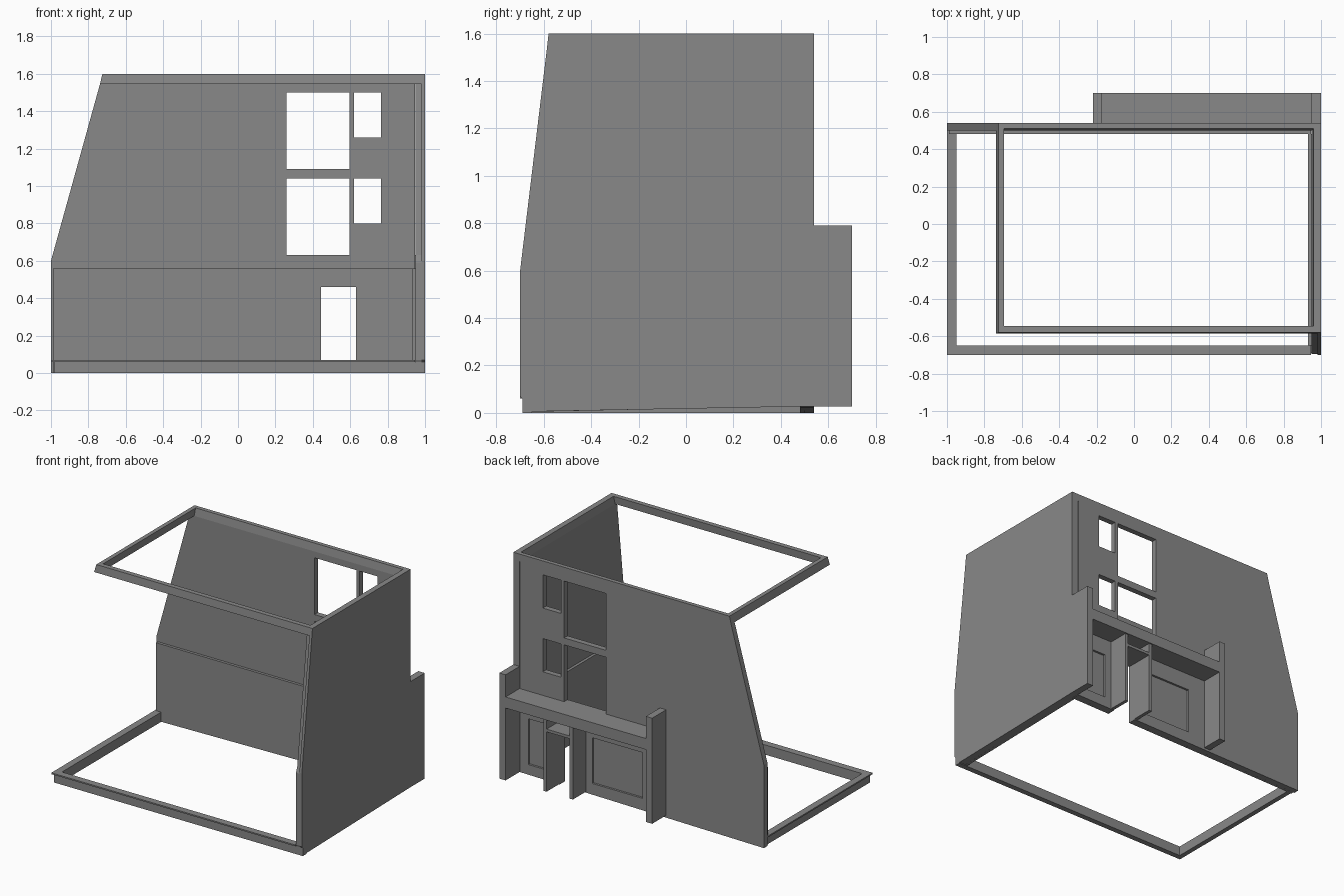
import bpy, bmesh

if "Cube" in bpy.data.objects:
    bpy.data.objects.remove(bpy.data.objects["Cube"])

# dark grey finish shared by every part
grey = bpy.data.materials.new("dark_grey")
grey.diffuse_color = (0.25, 0.25, 0.25, 1)
grey.use_nodes = True
grey.node_tree.nodes["Principled BSDF"].inputs["Base Color"].default_value = grey.diffuse_color


def make(name, verts, faces):
    me = bpy.data.meshes.new(name)
    me.from_pydata(verts, [], faces)
    bm = bmesh.new()
    bm.from_mesh(me)
    bmesh.ops.recalc_face_normals(bm, faces=bm.faces)
    bm.to_mesh(me)
    bm.free()
    me.materials.append(grey)
    ob = bpy.data.objects.new(name, me)
    bpy.context.collection.objects.link(ob)
    return ob


def prism(name, profile, axis, lo, hi):
    """Extrude a profile along an axis: 'x' uses (y, z), 'y' uses (x, z)."""
    n = len(profile)
    place = (lambda p, d: (d, p[0], p[1])) if axis == 'x' else (lambda p, d: (p[0], d, p[1]))
    verts = [place(p, d) for d in (lo, hi) for p in profile]
    faces = [tuple(range(n)), tuple(range(n, 2 * n))]
    faces += [(i, (i + 1) % n, n + (i + 1) % n, n + i) for i in range(n)]
    return make(name, verts, faces)


def box(name, x0, x1, y0, y1, z0, z1):
    return prism(name, [(x0, z0), (x1, z0), (x1, z1), (x0, z1)], 'y', y0, y1)


def cut(target, cutters):
    """Subtract hidden helper boxes, then remove them."""
    bpy.context.view_layer.objects.active = target
    for c in cutters:
        c.hide_render = True
        m = target.modifiers.new("opening", 'BOOLEAN')
        m.operation, m.solver, m.object = 'DIFFERENCE', 'EXACT', c
        bpy.ops.object.modifier_apply(modifier=m.name)
        bpy.data.objects.remove(c)


# back wall with sloping left end
back = prism("back_wall", [(-1, 0), (0.945, 0.028), (0.945, 1.545), (-0.738, 1.545), (-1, 0.6)],
             'y', 0.50, 0.54)
lining = prism("back_wall_lower_lining", [(-0.99, 0), (0.945, 0.028), (0.945, 0.56), (-0.99, 0.56)],
               'y', 0.48, 0.50)

# windows, full-height doorway and shallow shopfront recesses
door = (0.445, 0.63, -0.1, 0.46)
windows = [(0.26, 0.595, 1.09, 1.50), (0.26, 0.595, 0.63, 1.04),
           (0.62, 0.765, 1.26, 1.50), (0.62, 0.765, 0.80, 1.04)]
recesses = [(-0.03, 0.37, 0.10, 0.43), (0.71, 0.88, 0.10, 0.43)]
cut(back, [box("cutter", a, b, 0.4, 0.6, c, d) for a, b, c, d in windows + [door]]
    + [box("cutter", a, b, 0.525, 0.6, c, d) for a, b, c, d in recesses])
cut(lining, [box("cutter", door[0], door[1], 0.4, 0.6, door[2], door[3])])

# right wall: outer skin, slightly set-back core, lower lining
prism("right_wall_skin", [(-0.69, 0.005), (0.54, 0.028), (0.54, 1.545), (-0.586, 1.545), (-0.70, 0.6),
                          (-0.70, 0.07), (-0.69, 0.06)], 'x', 0.98, 1.0)
prism("right_wall_core", [(-0.69, 0.005), (0.54, 0.028), (0.54, 1.545), (-0.571, 1.545), (-0.681, 0.63),
                          (-0.695, 0.59), (-0.695, 0.07), (-0.69, 0.06)], 'x', 0.95, 0.98)
prism("right_wall_lower_lining", [(-0.65, 0.005), (0.48, 0.028), (0.48, 0.56), (-0.65, 0.56)],
      'x', 0.93, 0.95)

# base frame bars with overhanging lip
prism("base_front_bar", [(-0.69, 0), (-0.65, 0), (-0.65, 0.07), (-0.70, 0.07), (-0.70, 0.06), (-0.69, 0.06)],
      'x', -0.985, 0.945)
prism("base_left_bar", [(-0.985, 0), (-0.95, 0), (-0.95, 0.07), (-1, 0.07), (-1, 0.06), (-0.985, 0.06)],
      'y', -0.69, 0.50)
box("base_lip_corner", -1, -0.985, -0.70, -0.69, 0.06, 0.07)
box("base_right_sill", 0.93, 1.0, -0.69, -0.65, 0, 0.06)

# roof rim: rectangular ring leaning with the two sloping sides
loops = [(-0.738, 1.0, -0.586, 0.54, 1.545), (-0.725, 1.0, -0.58, 0.54, 1.60),
         (-0.695, 0.96, -0.545, 0.51, 1.60), (-0.70, 0.95, -0.55, 0.50, 1.545)]
rim = [p for x0, x1, y0, y1, z in loops
       for p in ((x0, y0, z), (x1, y0, z), (x1, y1, z), (x0, y1, z))]
make("roof_rim", rim, [(4 * l + i, 4 * l + (i + 1) % 4, 4 * ((l + 1) % 4) + (i + 1) % 4,
                        4 * ((l + 1) % 4) + i) for l in range(4) for i in range(4)])

# shopfront on the back: end pillars, beam, door fins and lintel
for name, x in (("pillar_outer", 0.95), ("pillar_inner", -0.22)):
    box(name, x, x + 0.05, 0.54, 0.70, 0.028, 0.79)
box("shopfront_beam", -0.17, 0.95, 0.54, 0.70, 0.55, 0.63)
for name, x in (("door_fin_inner", 0.42), ("door_fin_outer", 0.63)):
    box(name, x, x + 0.025, 0.54, 0.69, 0.028, 0.55)
box("door_lintel", 0.445, 0.63, 0.54, 0.69, 0.46, 0.48)
